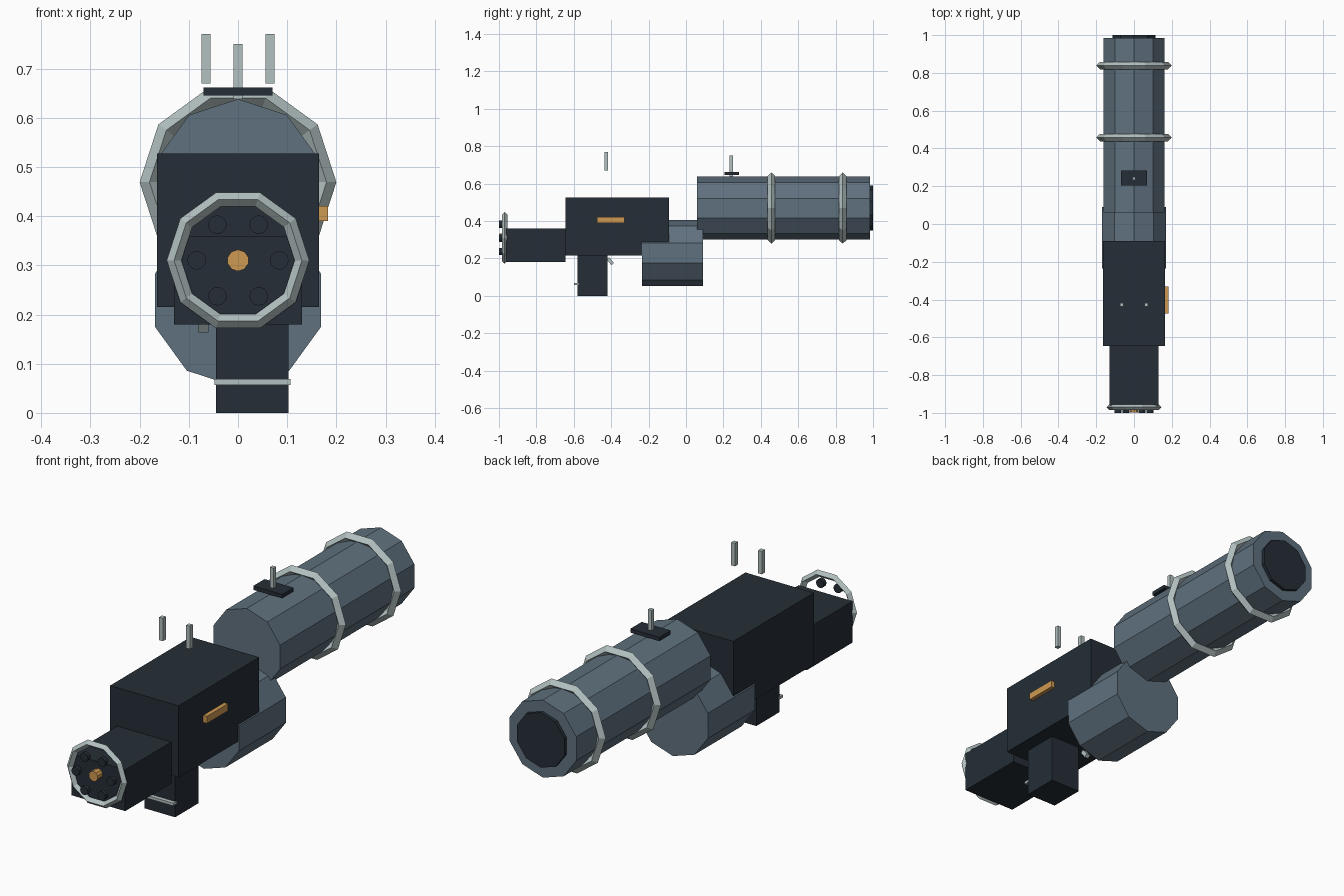
import bpy
import math

cube = bpy.data.objects.get("Cube")
if cube:
    bpy.data.objects.remove(cube, do_unlink=True)


def make_material(name, rgb):
    mat = bpy.data.materials.new(name)
    mat.use_nodes = True
    color = (*rgb, 1.0)
    mat.diffuse_color = color
    mat.node_tree.nodes["Principled BSDF"].inputs["Base Color"].default_value = color
    return mat


dark = make_material("dark navy", (0.018, 0.027, 0.037))
slate = make_material("slate blue", (0.115, 0.165, 0.21))
silver = make_material("pale silver", (0.45, 0.53, 0.53))
amber = make_material("amber", (0.62, 0.32, 0.085))


def finish(name, mat):
    obj = bpy.context.object
    obj.name = name
    obj.data.materials.clear()
    obj.data.materials.append(mat)
    return obj


def box(name, mat, x, y, z, tilt=0.0):
    """Box from (low, high) ranges, optionally tilted about x."""
    center = [(lo + hi) / 2 for lo, hi in (x, y, z)]
    bpy.ops.mesh.primitive_cube_add(size=1, location=center)
    obj = finish(name, mat)
    size = [hi - lo for lo, hi in (x, y, z)]
    for v in obj.data.vertices:
        v.co = [c * s for c, s in zip(v.co, size)]
    obj.rotation_euler.x = tilt
    return obj


def tube(name, mat, radius, y, z, x=0.0, sides=10):
    """Faceted cylinder lying along y."""
    bpy.ops.mesh.primitive_cylinder_add(
        vertices=sides, radius=radius, depth=y[1] - y[0],
        location=(x, (y[0] + y[1]) / 2, z), rotation=(math.pi / 2, 0, 0))
    return finish(name, mat)


def ring(name, major, minor, y, z):
    bpy.ops.mesh.primitive_torus_add(
        major_segments=10, minor_segments=4, major_radius=major,
        minor_radius=minor, location=(0, y, z), rotation=(math.pi / 2, 0, 0))
    return finish(name, silver)


# Main body
box("receiver", dark, (-0.165, 0.165), (-0.645, -0.09), (0.215, 0.527))
box("front_block", dark, (-0.13, 0.13), (-0.962, -0.645), (0.18, 0.36))
box("side_plate", amber, (0.16, 0.183), (-0.475, -0.33), (0.39, 0.421))

# Grip, its band and the trigger
box("grip", dark, (-0.045, 0.103), (-0.58, -0.42), (0, 0.215))
box("grip_band", silver, (-0.048, 0.107), (-0.598, -0.574), (0.057, 0.069))
box("trigger", silver, (-0.08, -0.06), (-0.414, -0.396), (0.165, 0.205), math.radians(40))

# Drum and rear tube
tube("drum", slate, 0.177, (-0.235, 0.09), 0.229)
tube("rear_tube", slate, 0.169, (0.06, 0.985), 0.469)
tube("rear_cap", dark, 0.12, (0.97, 1.0), 0.469)
for i, y in enumerate((0.457, 0.838)):
    ring(f"tube_ring_{i + 1}", 0.18, 0.02, y, 0.469)

# Muzzle ring with six ports around a core
ring("muzzle_ring", 0.13, 0.015, -0.97, 0.31)
tube("muzzle_core", amber, 0.022, (-0.997, -0.962), 0.31)
for i in range(6):
    a = i * math.pi / 3
    tube(f"muzzle_port_{i + 1}", dark, 0.019, (-1.0, -0.982),
         0.31 + 0.084 * math.sin(a), 0.084 * math.cos(a), 12)

# Sights
box("sight_base", dark, (-0.07, 0.07), (0.205, 0.283), (0.645, 0.662))
box("front_sight_post", silver, (-0.009, 0.009), (0.232, 0.25), (0.638, 0.75))
for side, x in (("right", -0.065), ("left", 0.065)):
    box(f"rear_sight_post_{side}", silver, (x - 0.009, x + 0.009),
        (-0.437, -0.417), (0.67, 0.77))
